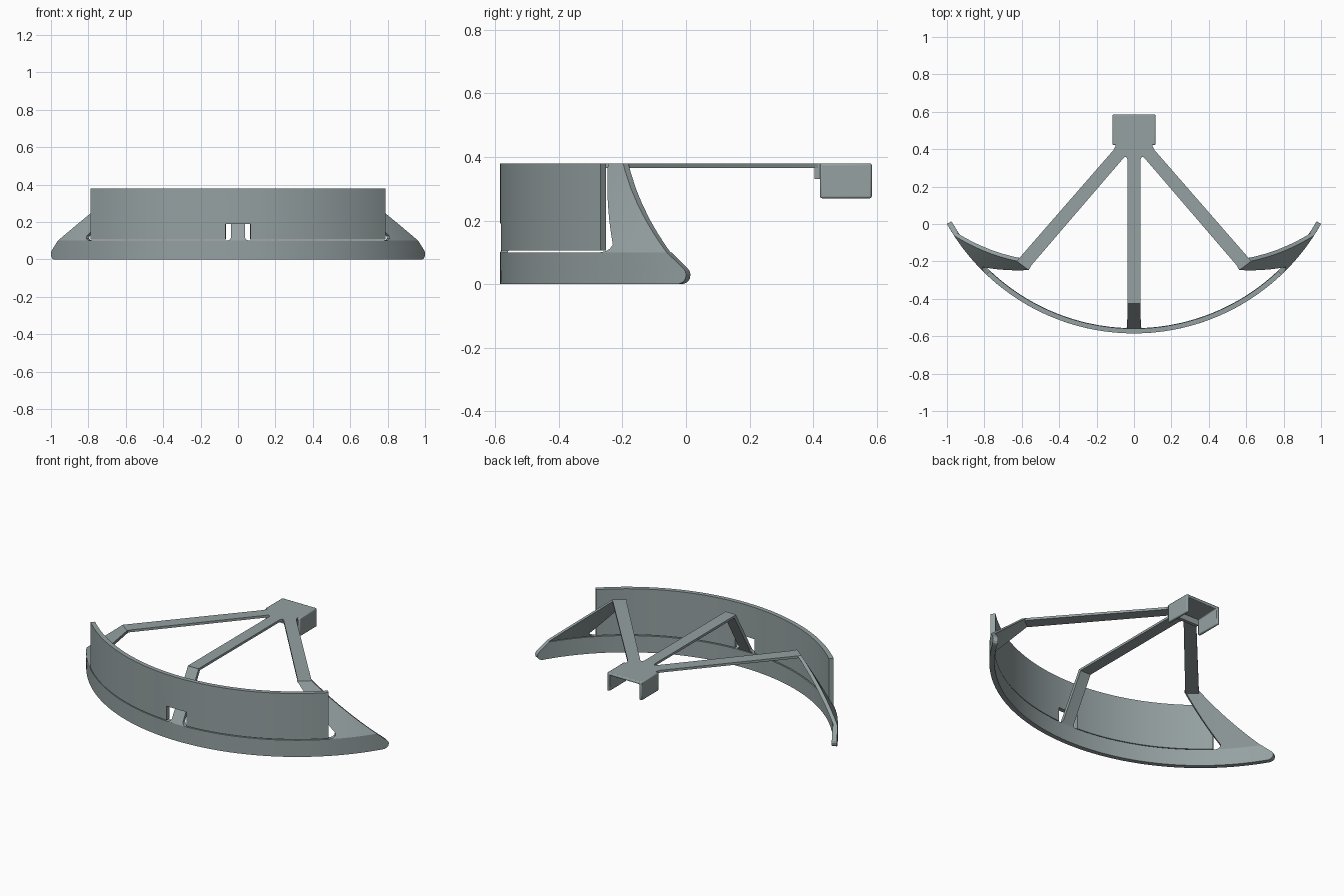
import bpy, bmesh, math
from mathutils import Vector

if "Cube" in bpy.data.objects:
    bpy.data.objects.remove(bpy.data.objects["Cube"])

CY = 0.562      # arc centre on y
R = 1.147       # outer radius of the arc
TOP = 0.38

mat = bpy.data.materials.new("blue_grey")
mat.diffuse_color = (0.30, 0.355, 0.36, 1)
mat.use_nodes = True
mat.node_tree.nodes["Principled BSDF"].inputs["Base Color"].default_value = mat.diffuse_color


def finish(bm, name):
    bmesh.ops.recalc_face_normals(bm, faces=bm.faces)
    me = bpy.data.meshes.new(name)
    bm.to_mesh(me)
    bm.free()
    me.materials.append(mat)
    ob = bpy.data.objects.new(name, me)
    bpy.context.collection.objects.link(ob)
    bpy.ops.object.select_all(action='DESELECT')
    ob.select_set(True)
    bpy.context.view_layer.objects.active = ob
    bpy.ops.object.shade_smooth_by_angle(angle=math.radians(25))
    return ob


def sheet(name, rows, n, t, skip=None):
    """Curved plate; rows are (z, radius, start angle, end angle), thickened inwards."""
    bm = bmesh.new()
    grid = []
    for z, r, a0, a1 in rows:
        line = []
        for i in range(n + 1):
            a = math.radians(a0 + (a1 - a0) * i / n)
            line.append(bm.verts.new((r * math.sin(a), CY - r * math.cos(a), z)))
        grid.append(line)
    for j in range(len(rows) - 1):
        for i in range(n):
            if skip and skip(i, j):
                continue
            bm.faces.new((grid[j][i], grid[j][i + 1], grid[j + 1][i + 1], grid[j + 1][i]))
    loose = [v for v in bm.verts if not v.link_faces]
    bmesh.ops.delete(bm, geom=loose, context='VERTS')
    ext = bmesh.ops.extrude_face_region(bm, geom=bm.faces[:], use_keep_orig=True)
    for v in ext["geom"]:
        if isinstance(v, bmesh.types.BMVert):
            d = Vector((v.co.x, v.co.y - CY, 0)).normalized()
            v.co -= d * t
    return finish(bm, name)


def prism(name, pts, offset):
    """Flat outline pushed along an offset."""
    bm = bmesh.new()
    f = bm.faces.new([bm.verts.new(p) for p in pts])
    ext = bmesh.ops.extrude_face_region(bm, geom=[f], use_keep_orig=True)
    bmesh.ops.translate(bm, vec=offset,
                        verts=[v for v in ext["geom"] if isinstance(v, bmesh.types.BMVert)])
    return finish(bm, name)


def mirrored(half):
    return half + [(-x, y) for x, y in reversed(half)]


def lean(z):
    """Radius of the inward leaning cone above the band."""
    return R - (z - 0.1) * 0.162 / 0.28


# Lower band with rounded tips
tips = [(0, 59.3), (0.006, 60.1), (0.016, 60.55), (0.03, 60.7),
        (0.042, 60.5), (0.052, 60.0), (0.09, 57.7), (0.1, 57.1)]
sheet("lower_band", [(z, R, -a, a) for z, a in tips], 72, 0.028)

# Upper panel with a notch in the middle, just above the band
sheet("upper_panel", [(z, R, -43.5, 43.5) for z in (0.105, 0.19, TOP)], 52, 0.026,
      skip=lambda i, j: j == 0 and 24 <= i < 28)

# Leaning side wings with a filleted foot
wing = [(0.1, 43.6), (0.104, 44.7), (0.112, 45.4), (0.125, 45.6)]
wing += [(z, 45.6 - (z - 0.125) * 10.7 / 0.255) for z in (0.16, 0.2, 0.25, 0.3, 0.35, TOP)]
for side, label in ((1, "right"), (-1, "left")):
    rows = [(z, lean(z), side * a, side * (57.1 - (z - 0.1) * 17.6 / 0.28)) for z, a in wing]
    sheet(label + "_wing", rows, 12, 0.022)

# Leaning centre strut with a flared foot
sheet("centre_strut", [(z, lean(z), -a, a) for z, a in
                       ((0.1, 2.7), (0.106, 2.2), (0.118, 1.85), (TOP, 2.05))], 2, 0.022)

# Three flat spokes meeting at the hub neck
half = [(0.035, -0.425), (0.035, 0.345), (0.042, 0.36), (0.054, 0.355),
        (0.565, -0.24), (0.62, -0.19), (0.11, 0.395), (0.1, 0.415), (0.1, 0.43)]
prism("spokes", [(x, y, TOP - 0.014) for x, y in mirrored(half)], (0, 0, 0.014))

# Hub: downward channel, open at the back
u = [(0.098, TOP - 0.016), (0.098, 0.27), (0.115, 0.27), (0.115, TOP)]
hub = prism("hub_channel", [(x, 0.422, z) for x, z in mirrored(u)], (0, 0.163, 0))
bev = hub.modifiers.new("soft_edges", 'BEVEL')
bev.width = 0.006
bev.segments = 2

# Short rib at the hub front
rib = [(0.1, 0.33), (0.1, TOP - 0.005)]
prism("hub_rib", [(x, 0.405, z) for x, z in mirrored(rib)], (0, 0.02, 0))
